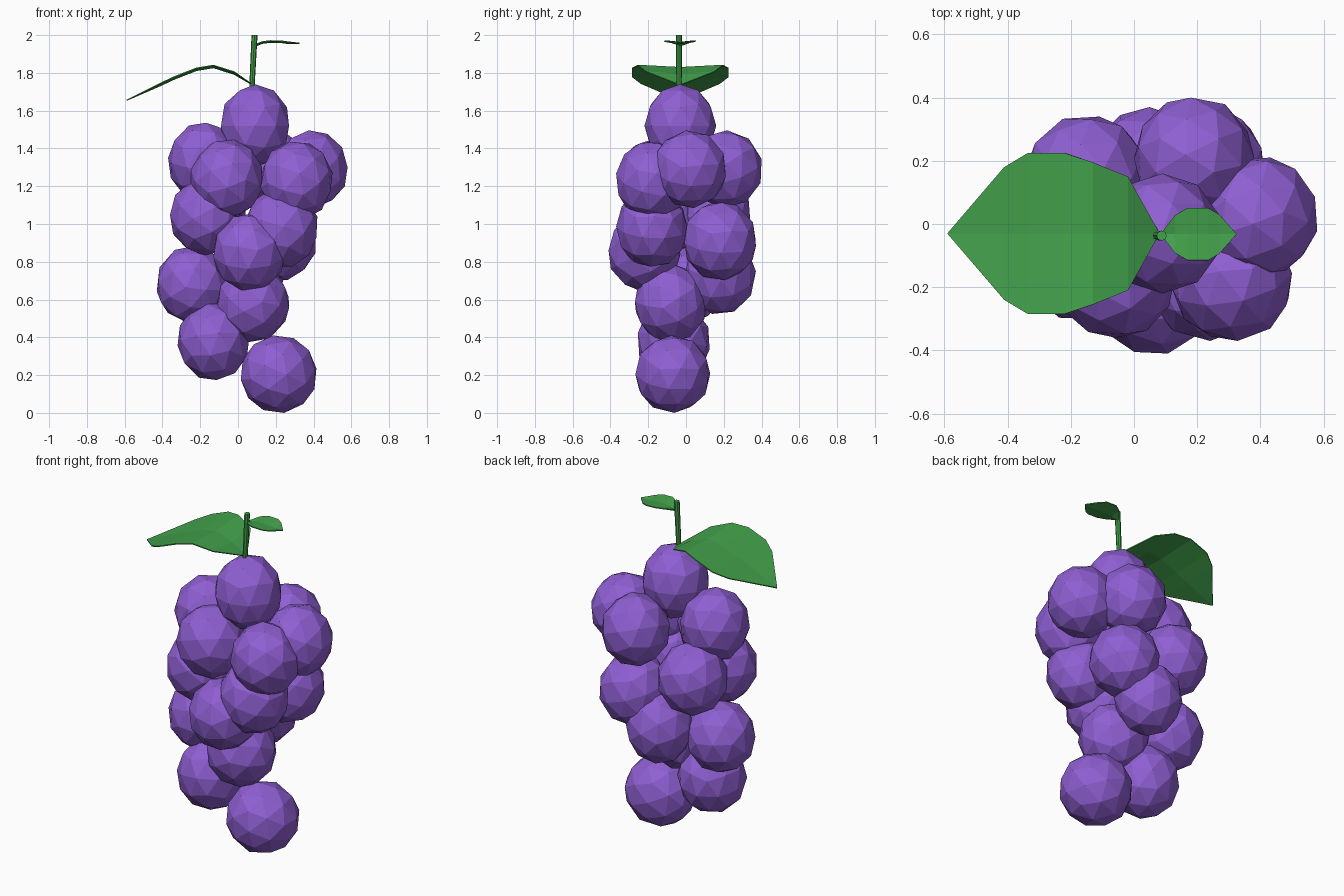
import bpy, bmesh, random
from mathutils import Euler, Matrix, Vector

cube = bpy.data.objects.get("Cube")
if cube:
    bpy.data.objects.remove(cube, do_unlink=True)
random.seed(4)


def make_material(name, rgb):
    mat = bpy.data.materials.new(name)
    mat.use_nodes = True
    color = (*rgb, 1)
    mat.diffuse_color = color
    mat.node_tree.nodes["Principled BSDF"].inputs["Base Color"].default_value = color
    return mat


purple = make_material("grape purple", (0.275, 0.114, 0.65))
green = make_material("leaf green", (0.056, 0.362, 0.072))


def add_object(name, bm, mat):
    bmesh.ops.recalc_face_normals(bm, faces=bm.faces)
    mesh = bpy.data.meshes.new(name)
    bm.to_mesh(mesh)
    bm.free()
    mesh.materials.append(mat)
    obj = bpy.data.objects.new(name, mesh)
    bpy.context.collection.objects.link(obj)
    return obj


def grape(name, center, size, turned=True):
    """Low-poly berry, randomly turned, then stretched to the given half sizes."""
    bm = bmesh.new()
    bmesh.ops.create_icosphere(bm, subdivisions=2, radius=1)
    if turned:
        angles = [random.uniform(0, 6) for _ in range(3)]
        bm.transform(Euler(angles).to_matrix().to_4x4())
    reach = [max(abs(v.co[i]) for v in bm.verts) for i in range(3)]
    for v in bm.verts:
        v.co = Vector([center[i] + v.co[i] * size[i] / reach[i] for i in range(3)])
    return add_object(name, bm, purple)


def leaf(name, rows, y, dip):
    """Leaf blade from base to tip: rows of (x, z, half width), creased in the middle."""
    bm = bmesh.new()
    lines = []
    for x, z, half in rows:
        if half:
            lines.append([bm.verts.new((x, y + s * half, z - (0 if s else dip)))
                          for s in (-1, 0, 1)])
        else:
            lines.append([bm.verts.new((x, y, z))] * 3)
    for a, b in zip(lines, lines[1:]):
        for i in (0, 1):
            corners = dict.fromkeys((a[i], a[i + 1], b[i + 1], b[i]))
            bm.faces.new(list(corners))
    obj = add_object(name, bm, green)
    solid = obj.modifiers.new("thickness", "SOLIDIFY")
    solid.thickness = 0.006
    solid.offset = 0
    return obj


# Berries, from the top of the bunch to the bottom
grape("top_grape", (0.09, -0.03, 1.52), (0.18, 0.19, 0.22), turned=False)
berries = [
    (0.39, 0.02, 1.29), (0.19, 0.21, 1.29), (0.31, -0.18, 1.23),
    (-0.06, -0.17, 1.24), (-0.18, -0.02, 1.33), (-0.15, 0.15, 1.06),
    (-0.17, -0.11, 1.04), (0.23, -0.18, 0.98), (0.22, 0.18, 0.91),
    (0.06, -0.22, 0.85), (0.05, 0.18, 0.73), (-0.24, 0.01, 0.68),
    (0.08, -0.08, 0.58), (-0.13, -0.065, 0.38),
]
for number, center in enumerate(berries, 1):
    grape(f"grape_{number}", center, (0.19, 0.19, 0.206))
grape("bottom_grape", (0.215, -0.07, 0.205), (0.2, 0.198, 0.205))

# Stem: slightly leaning eight-sided stalk
bm = bmesh.new()
bmesh.ops.create_cone(bm, cap_ends=True, segments=8, radius1=0.014, radius2=0.016,
                      depth=0.3, matrix=Matrix.Translation((0.08, -0.037, 1.85)))
for v in bm.verts:
    v.co.x += 0.05 * (v.co.z - 1.85)
add_object("stem", bm, green)

# Large drooping leaf and small top leaf
leaf("large_leaf", [(0.08, 1.735, 0), (-0.02, 1.805, 0.18), (-0.13, 1.84, 0.225),
                    (-0.22, 1.825, 0.255), (-0.335, 1.78, 0.255),
                    (-0.41, 1.745, 0.21), (-0.59, 1.655, 0)], -0.03, 0.012)
leaf("small_leaf", [(0.09, 1.95, 0.008), (0.13, 1.965, 0.06), (0.17, 1.97, 0.083),
                    (0.235, 1.968, 0.083), (0.27, 1.963, 0.062),
                    (0.325, 1.957, 0)], -0.032, 0.008)
